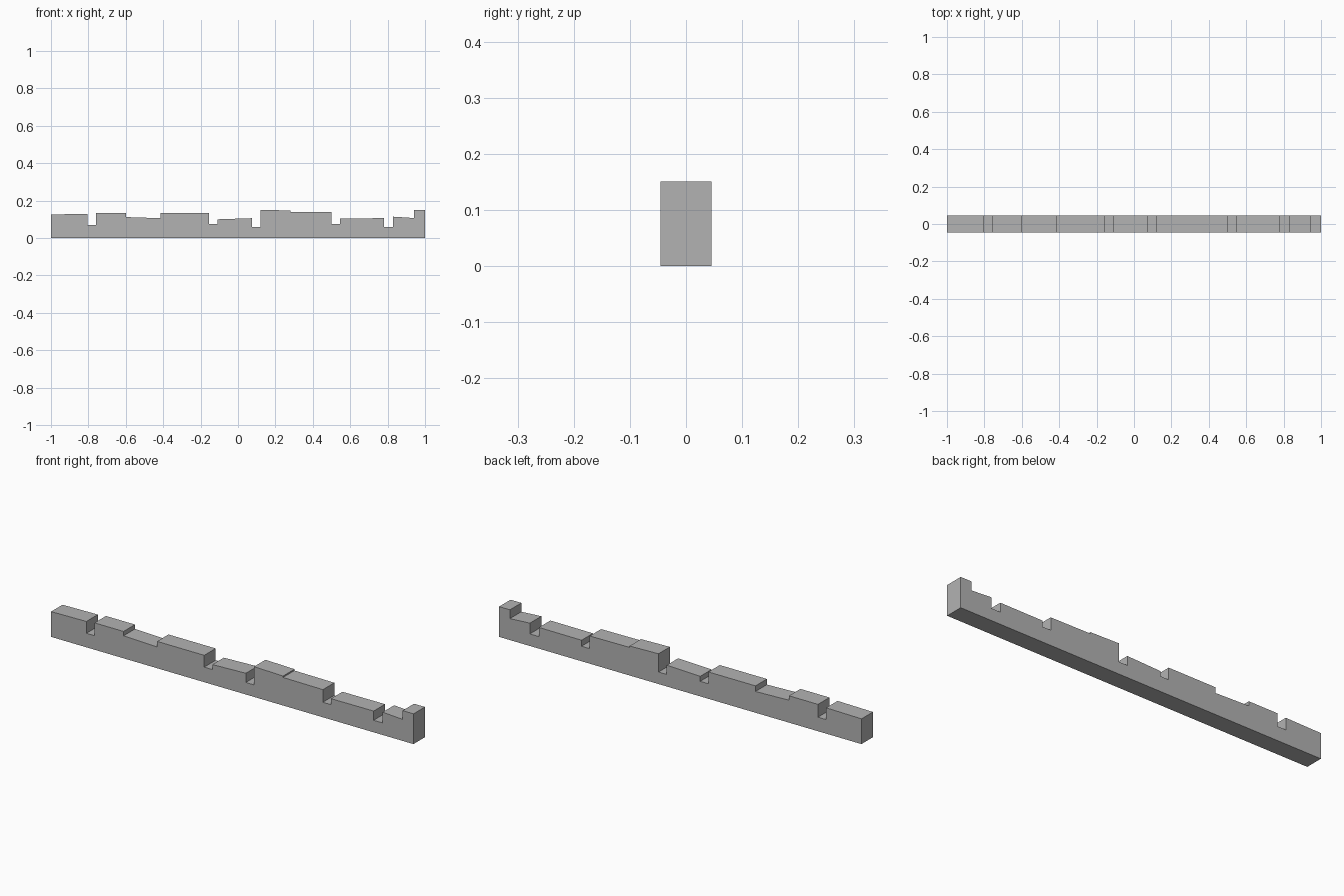
import bpy
import bmesh

cube = bpy.data.objects.get("Cube")
if cube:
    bpy.data.objects.remove(cube, do_unlink=True)

HALF_DEPTH = 0.045

# Top steps, left to right: (right end, height at left, height at right)
STEPS = [
    (-0.805, 0.126, 0.129), (-0.76, 0.07, 0.07), (-0.6, 0.134, 0.134),
    (-0.415, 0.112, 0.106), (-0.155, 0.134, 0.134), (-0.11, 0.075, 0.075),
    (0.075, 0.1, 0.106), (0.12, 0.06, 0.06), (0.28, 0.151, 0.147),
    (0.5, 0.14, 0.138), (0.545, 0.075, 0.075), (0.78, 0.105, 0.106),
    (0.83, 0.06, 0.06), (0.94, 0.114, 0.107), (1.0, 0.151, 0.151),
]

# One plain grey
grey = bpy.data.materials.new("grey")
grey.use_nodes = True
colour = (0.45, 0.45, 0.45, 1)
grey.diffuse_color = colour
grey.node_tree.nodes["Principled BSDF"].inputs["Base Color"].default_value = colour

# Stepped side outline
outline = [(1, 0), (-1, 0)]
start = -1
for end, z_start, z_end in STEPS:
    outline += [(start, z_start), (end, z_end)]
    start = end

# Notched bar: outline extruded front to back
bm = bmesh.new()
face = bm.faces.new([bm.verts.new((x, -HALF_DEPTH, z)) for x, z in outline])
extruded = bmesh.ops.extrude_face_region(bm, geom=[face])
moved = [v for v in extruded["geom"] if isinstance(v, bmesh.types.BMVert)]
bmesh.ops.translate(bm, verts=moved, vec=(0, 2 * HALF_DEPTH, 0))
bmesh.ops.recalc_face_normals(bm, faces=bm.faces)
mesh = bpy.data.meshes.new("notched_bar")
bm.to_mesh(mesh)
bm.free()
mesh.materials.append(grey)
bar = bpy.data.objects.new("notched_bar", mesh)
bpy.context.collection.objects.link(bar)
